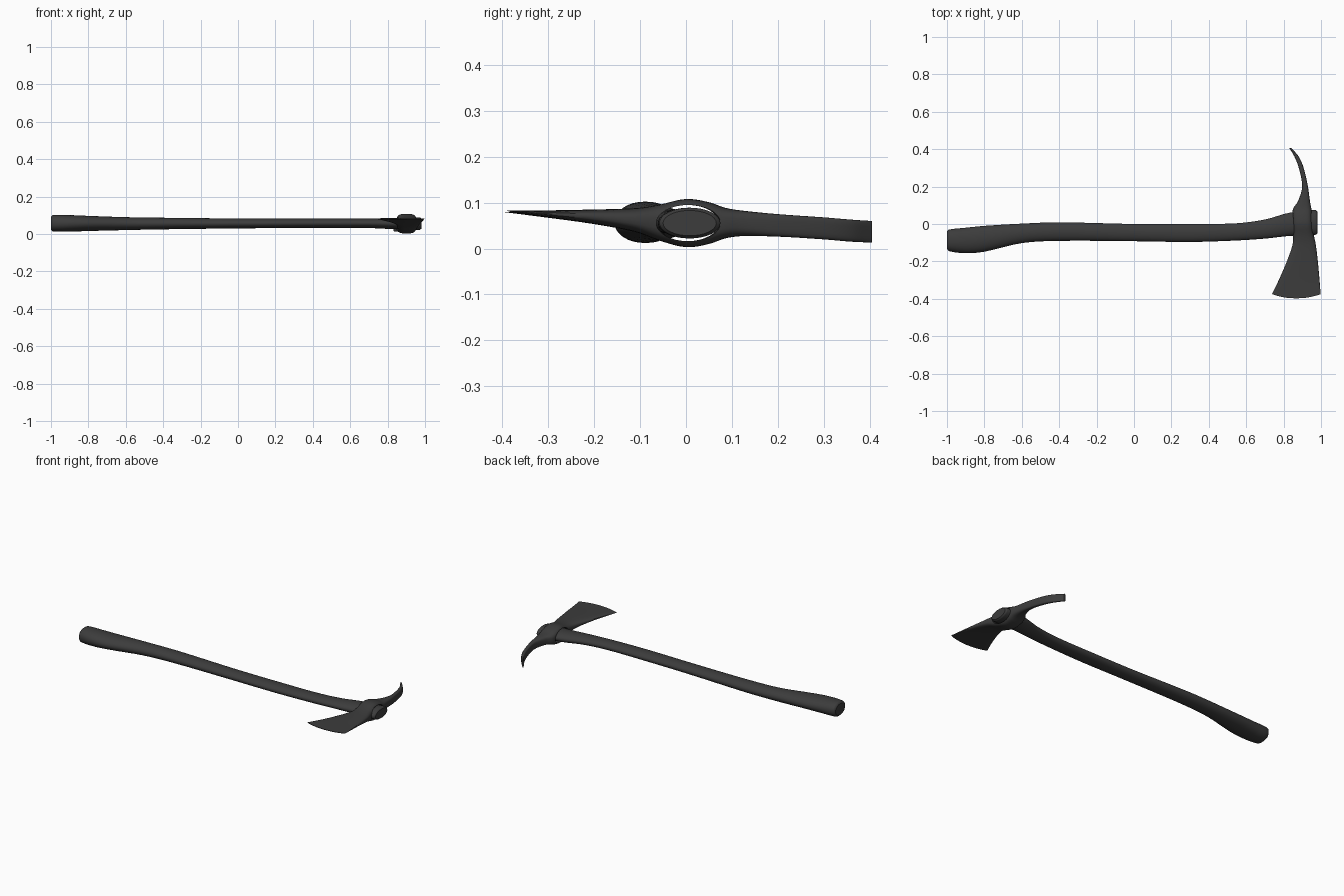
import bpy, bmesh, math
from mathutils import Vector

cube = bpy.data.objects.get("Cube")
if cube:
    bpy.data.objects.remove(cube, do_unlink=True)

mat = bpy.data.materials.new("dark grey")
mat.use_nodes = True
grey = (0.045, 0.045, 0.045, 1)
mat.diffuse_color = grey
mat.node_tree.nodes["Principled BSDF"].inputs["Base Color"].default_value = grey


def smooth_stations(rows, steps):
    """Catmull-Rom resampling of section rows."""
    out = []
    for i in range(len(rows) - 1):
        a, b = rows[max(i - 1, 0)], rows[i]
        c, d = rows[i + 1], rows[min(i + 2, len(rows) - 1)]
        # slopes respect uneven spacing along the first column
        for s in range(steps):
            t = s / steps
            h = c[0] - b[0]
            row = [b[0] + h * t]
            for k in range(1, len(b)):
                m0 = (c[k] - a[k]) / (c[0] - a[0]) * h
                m1 = (d[k] - b[k]) / (d[0] - b[0]) * h
                row.append((2*t**3 - 3*t**2 + 1) * b[k] + (t**3 - 2*t**2 + t) * m0
                           + (3*t**2 - 2*t**3) * c[k] + (t**3 - t**2) * m1)
            out.append(row)
    return out + [list(rows[-1])]


def loft(name, rows, place, sides=32, steps=4):
    """Skin through sections: station, width min/max, height min/max, squareness, bow."""
    bm = bmesh.new()
    rings = []
    for st, w0, w1, z0, z1, power, bow in smooth_stations(rows, steps):
        ring = []
        for i in range(sides):
            a = math.tau * i / sides
            u, v = [math.copysign(abs(f) ** power, f) for f in (math.cos(a), math.sin(a))]
            w = (w0 + w1) / 2 + u * (w1 - w0) / 2
            z = (z0 + z1) / 2 + v * (z1 - z0) / 2
            ring.append(bm.verts.new(place(st - bow * (1 - u * u), w, z)))
        rings.append(ring)
    for r0, r1 in zip(rings, rings[1:]):
        for i in range(sides):
            j = (i + 1) % sides
            bm.faces.new((r0[i], r0[j], r1[j], r1[i]))
    bm.faces.new(rings[0])
    bm.faces.new(rings[-1])
    bmesh.ops.recalc_face_normals(bm, faces=bm.faces)
    mesh = bpy.data.meshes.new(name)
    bm.to_mesh(mesh)
    bm.free()
    mesh.materials.append(mat)
    ob = bpy.data.objects.new(name, mesh)
    bpy.context.collection.objects.link(ob)
    return ob


def along_x(s, w, z):
    return Vector((s, w, z))


def along_y(s, w, z):
    return Vector((w, s, z))


# Curved wooden-style handle with a swollen grip and rounded butt
handle = loft("handle", [
    (-1.00, -.040, -.132, .024, .092, .9, 0),
    (-.99, -.030, -.145, .014, .101, .9, 0),
    (-.90, -.020, -.156, .013, .101, .95, 0),
    (-.80, -.010, -.148, .016, .097, 1, 0),
    (-.60, .002, -.102, .021, .090, 1, 0),
    (-.40, .009, -.090, .025, .087, 1, 0),
    (0, 0, -.092, .030, .083, 1, 0),
    (.30, 0, -.096, .032, .083, 1, 0),
    (.55, .004, -.088, .033, .083, 1, 0),
    (.70, .024, -.078, .032, .083, 1, 0),
    (.83, .060, -.064, .026, .086, 1, 0),
    (.97, .075, -.058, .022, .089, 1, 0),
    (.98, .066, -.050, .028, .083, 1, 0),
], along_x)

# One forged head: broad blade, swollen eye, curved pick
head = loft("axe_head", [
    (-.375, .738, .998, .0795, .0825, .6, .023),
    (-.30, .774, .992, .069, .083, .6, .015),
    (-.20, .817, .983, .054, .085, .65, .005),
    (-.11, .848, .972, .036, .088, .7, 0),
    (-.06, .850, .962, .018, .095, .7, 0),
    (0, .846, .956, .003, .108, .6, 0),
    (.05, .846, .952, .010, .101, .6, 0),
    (.085, .852, .948, .022, .089, .65, 0),
    (.12, .876, .941, .027, .083, .65, 0),
    (.20, .899, .930, .026, .075, .6, 0),
    (.30, .881, .907, .020, .068, .6, 0),
    (.36, .858, .881, .015, .063, .6, 0),
    (.405, .831, .843, .013, .060, .6, 0),
], along_y)

# Oval eye cut slightly larger than the handle, leaving a groove around it
cutter = loft("eye_cutter", [
    (.75, .068, -.066, .016, .095, 1, 0),
    (1.1, .080, -.064, .016, .095, 1, 0),
], along_x, steps=1)
cut = head.modifiers.new("eye", "BOOLEAN")
cut.object = cutter
cut.operation = "DIFFERENCE"
cut.solver = "EXACT"
bpy.context.view_layer.objects.active = head
bpy.ops.object.modifier_apply(modifier="eye")
bpy.data.objects.remove(cutter, do_unlink=True)

bpy.ops.object.select_all(action="DESELECT")
for ob in (handle, head):
    ob.select_set(True)
bpy.ops.object.shade_smooth_by_angle(angle=math.radians(40))
